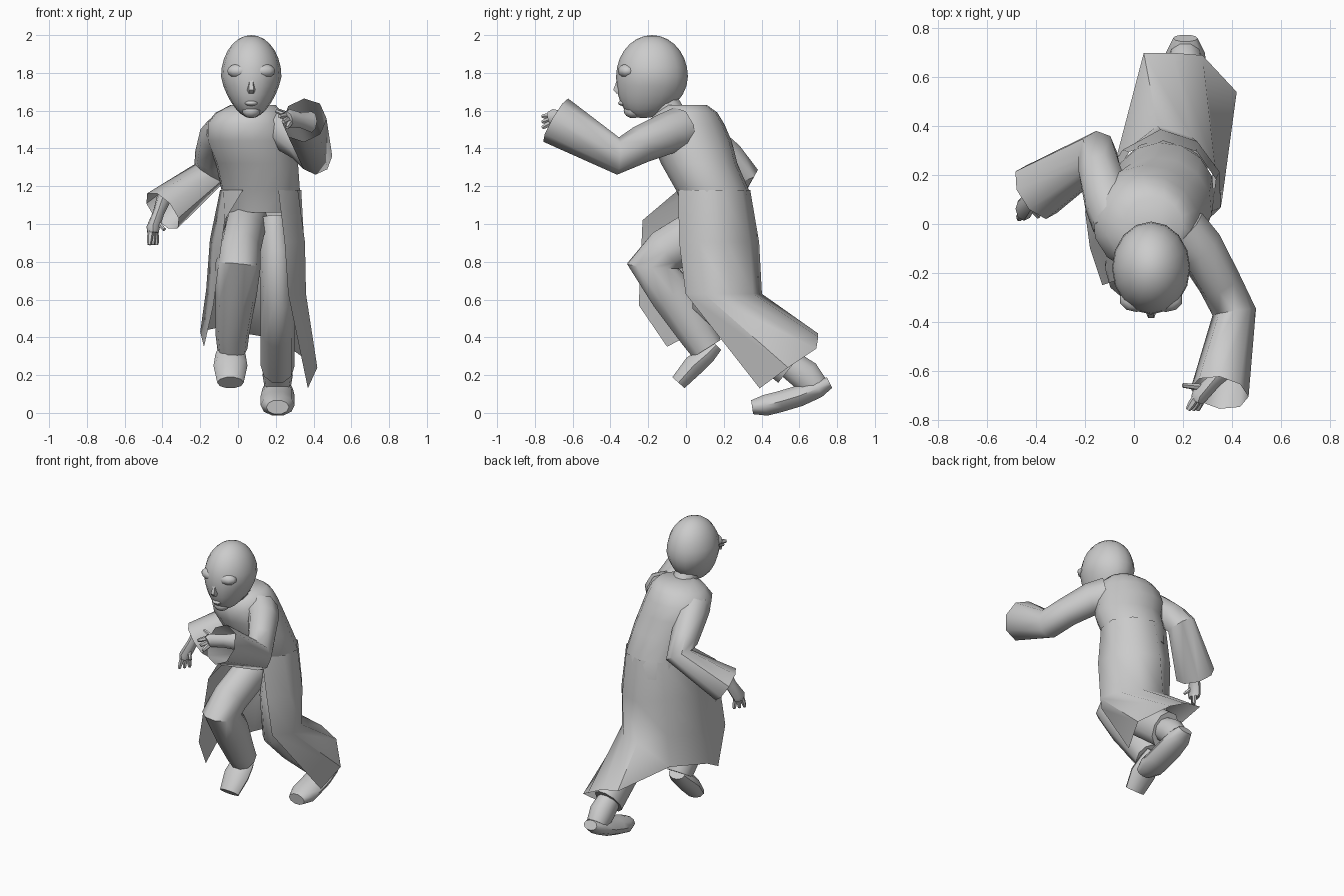
import bpy, bmesh, math
from mathutils import Vector

if "Cube" in bpy.data.objects:
    bpy.data.objects.remove(bpy.data.objects["Cube"], do_unlink=True)

tone = (0.6, 0.6, 0.6, 1)
grey = bpy.data.materials.new("plain_grey")
grey.use_nodes = True
grey.diffuse_color = tone
grey.node_tree.nodes["Principled BSDF"].inputs["Base Color"].default_value = tone

UP = Vector((0, 0, 1))
RIGHTWARD = Vector((1, 0, 0))


def finish(name, bm, angle=50):
    """Turn a bmesh into a grey, smooth-shaded object with sharp creases."""
    bmesh.ops.recalc_face_normals(bm, faces=bm.faces)
    mesh = bpy.data.meshes.new(name)
    bm.to_mesh(mesh)
    bm.free()
    mesh.materials.append(grey)
    obj = bpy.data.objects.new(name, mesh)
    bpy.context.collection.objects.link(obj)
    bpy.ops.object.select_all(action='DESELECT')
    obj.select_set(True)
    bpy.context.view_layer.objects.active = obj
    bpy.ops.object.shade_smooth_by_angle(angle=math.radians(angle))


def ball(name, centre, size, segments=10, jaw=0.0):
    """Ellipsoid; jaw narrows the lower half and moves it forward."""
    bm = bmesh.new()
    bmesh.ops.create_uvsphere(bm, u_segments=segments, v_segments=segments - 2, radius=1)
    for vert in bm.verts:
        drop = max(0, -vert.co.z)
        vert.co.x *= 1 - jaw * drop
        vert.co.y -= jaw * drop * drop
        vert.co = [c + s * v for c, s, v in zip(centre, size, vert.co)]
    finish(name, bm)


def tube(name, path, widths, depth=1.0, sides=10, side=RIGHTWARD, level=False, open_end=False):
    """Loft elliptical rings along a path; depth is the ratio of the second radius."""
    bm = bmesh.new()
    points = [Vector(p) for p in path]
    last = len(points) - 1
    loops = []
    for i, (point, width) in enumerate(zip(points, widths)):
        before = (point - points[max(i - 1, 0)]).normalized()
        after = (points[min(i + 1, last)] - point).normalized()
        normal = UP if level else (before + after).normalized()
        across = (side - normal * side.dot(normal)).normalized()
        along = normal.cross(across)
        turns = [math.tau * k / sides for k in range(sides)]
        loops.append([bm.verts.new(point + width * (across * math.cos(a) + along * depth * math.sin(a)))
                      for a in turns])
    for low, high in zip(loops, loops[1:]):
        for k in range(sides):
            bm.faces.new((low[k - 1], low[k], high[k], high[k - 1]))
    bm.faces.new(loops[0])
    if not open_end:
        bm.faces.new(loops[-1])
    finish(name, bm)


def sheet(name, columns):
    """Cloth panel from columns of points."""
    bm = bmesh.new()
    grid = [[bm.verts.new(p) for p in column] for column in columns]
    for left, right in zip(grid, grid[1:]):
        for i in range(len(left) - 1):
            bm.faces.new((left[i], right[i], right[i + 1], left[i + 1]))
    finish(name, bm, angle=60)


# Head and face
middle = .07
ball("head", (middle, -.18, 1.78), (.16, .19, .22), segments=16, jaw=.25)
tube("neck", [(middle, -.04, 1.5), (middle, -.14, 1.7)], [.09, .07])
tube("nose", [(middle, -.34, 1.69), (middle, -.35, 1.71), (middle, -.34, 1.8)],
     [.02, .025, .01], depth=1.6, sides=6, level=True)
ball("lips", (middle, -.33, 1.64), (.035, .03, .015))
ball("chin", (middle, -.28, 1.6), (.05, .05, .04))
for label, sign in (("left", 1), ("right", -1)):
    ball(label + "_brow", (middle + sign * .06, -.31, 1.81), (.07, .05, .04))

# Coat body leaning forward, left shoulder ahead
twist = Vector((1, -.15, 0))
tube("coat_body",
     [(.12, .17, 1.06), (.12, .14, 1.18), (.1, .07, 1.32), (.06, .03, 1.44),
      (.05, 0, 1.53), (.06, 0, 1.59), (.08, 0, 1.63)],
     [.19, .21, .22, .23, .22, .18, .12], depth=.92, sides=14, side=twist, level=True)

# Open skirt: waist ring by rule, hem running from the front left edge round the back
hem = [(.37, .39, .13), (.42, .54, .24), (.28, .69, .34), (.16, .7, .4), (.04, .7, .42),
       (-.07, .28, .46), (-.2, .05, .43), (-.18, -.1, .35), (-.13, -.25, .57)]
hip = Vector((.12, .14, 1.18))
knee_level = Vector((.12, .19, .63))
skirt = []
for k, corner in enumerate(map(Vector, hem)):
    angle = math.radians(-65 + 310 * k / (len(hem) - 1))
    spread = Vector((.22 * math.cos(angle), .2 * math.sin(angle), 0))
    waist = hip + spread
    if corner.x > 0:
        fold = knee_level + spread * 1.06
        fold.x += (corner.x - waist.x) * .3
        seat = waist.lerp(fold, .5) + spread * .08
    else:
        fold = waist.lerp(corner, .7)
        seat = waist.lerp(corner, .35) + spread * .08
    skirt.append([waist, seat, fold, corner])
# The front right edge is carried forward by the raised thigh
thigh_top = Vector((-.07, -.23, 1.02))
skirt[-1][1:3] = [thigh_top, thigh_top.lerp(skirt[-1][-1], .5)]
sheet("coat_skirt", skirt)

# Sleeves flaring to open cuffs
tube("left_sleeve",
     [(.2, -.03, 1.5), (.27, -.1, 1.48), (.35, -.24, 1.42), (.41, -.36, 1.36),
      (.35, -.69, 1.55)],
     [.11, .1, .09, .09, .12], depth=1.1, sides=8, open_end=True)
tube("right_sleeve",
     [(-.07, .02, 1.48), (-.11, .1, 1.45), (-.14, .22, 1.35), (-.15, .29, 1.27),
      (-.4, .13, 1.07)],
     [.11, .1, .09, .09, .12], depth=1.05, sides=8, side=Vector((1, 1, 0)), open_end=True)


def hand(label, wrist, knuckles, reach, fan, thumb):
    """Palm with three fingers fanned about the reach direction, and a thumb."""
    wrist, knuckles, reach, fan = map(Vector, (wrist, knuckles, reach, fan))
    forearm = wrist + (wrist - knuckles)
    tube(label + "_palm", [forearm, wrist, knuckles, knuckles + reach * .3],
         [.04, .03, .035, .03], depth=1.4, sides=8)
    for i, finger in enumerate(("first", "middle", "last")):
        root = knuckles + fan * (i - 1) * .5
        tip = knuckles + reach + fan * (i - 1)
        tube(f"{label}_{finger}_finger", [root, root.lerp(tip, .6), tip], [.016, .016, .01], sides=6)
    root = wrist.lerp(knuckles, .5)
    tube(label + "_thumb", [root, Vector(thumb)], [.016, .01], sides=6)


hand("left", (.33, -.64, 1.55), (.27, -.7, 1.56), (-.03, -.06, -.02), (.02, 0, -.03), (.2, -.66, 1.6))
hand("right", (-.42, .1, 1.06), (-.45, .06, .98), (0, -.01, -.09), (.02, .03, 0), (-.39, .03, .97))

# Trousers: right knee lifted, left leg trailing
tube("right_trouser",
     [(.05, .2, 1.03), (.03, .05, .95), (.01, -.1, .86), (0, -.18, .78),
      (-.01, -.07, .63), (-.03, .06, .42), (-.03, .11, .34)],
     [.11, .11, .11, .12, .11, .09, .08], depth=1.15)
tube("left_trouser",
     [(.19, .16, 1.03), (.2, .13, .85), (.21, .14, .6), (.21, .32, .44), (.21, .56, .25)],
     [.08, .09, .09, .09, .09], depth=1.35)

# Shoes
tube("right_shoe", [(-.04, .16, .36), (-.04, .11, .31), (-.04, .04, .25), (-.04, -.04, .16)],
     [.06, .08, .09, .07], depth=.65)
tube("left_ankle", [(.21, .52, .28), (.21, .63, .2), (.21, .68, .14)], [.07, .08, .07], depth=1.1)
tube("left_shoe",
     [(.21, .76, .16), (.21, .7, .13), (.21, .6, .09), (.21, .5, .06), (.21, .42, .04), (.21, .35, .03)],
     [.05, .08, .09, .09, .09, .06], depth=.65)
